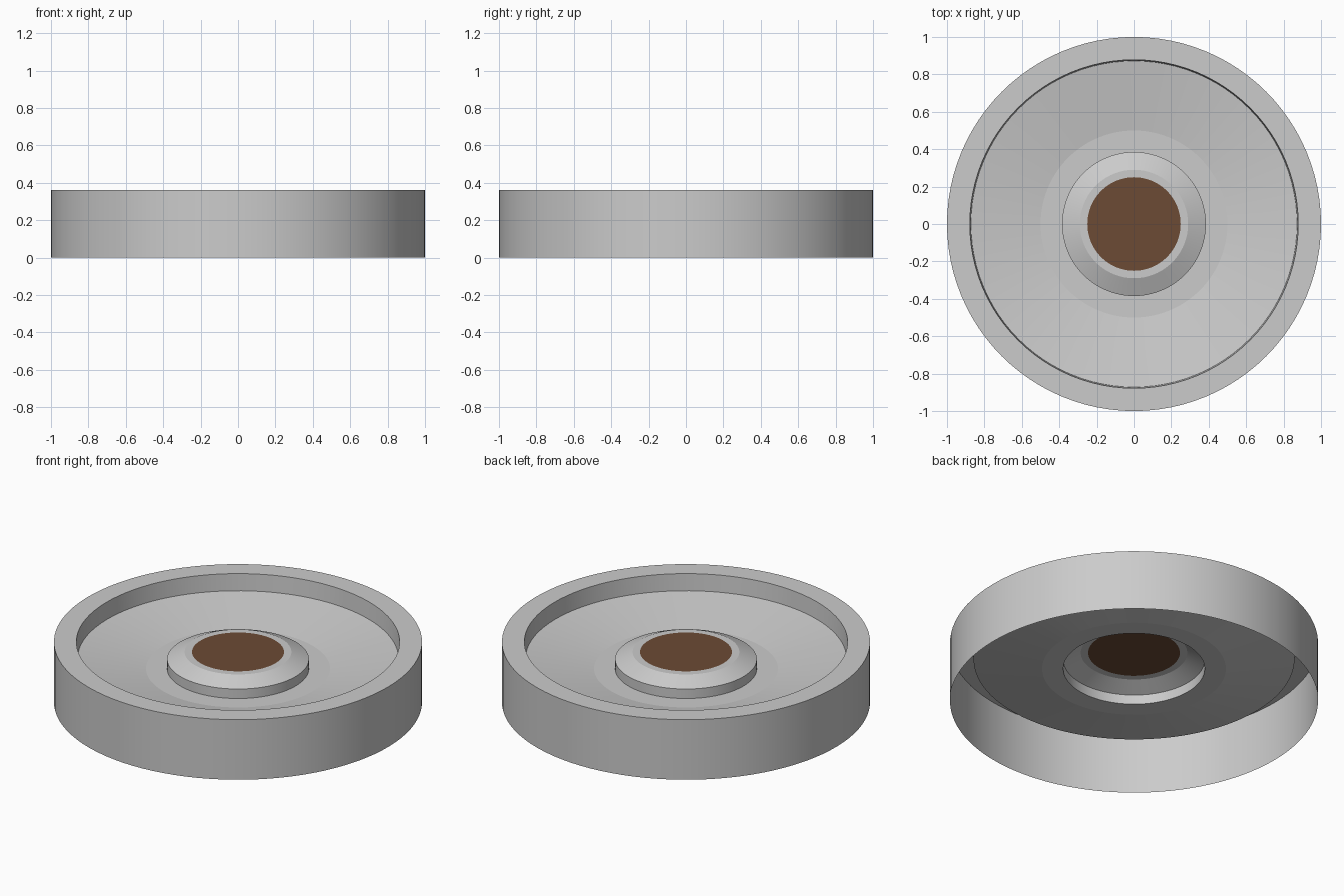
import bpy, bmesh
from math import cos, sin, tau, radians

if "Cube" in bpy.data.objects:
    bpy.data.objects.remove(bpy.data.objects["Cube"])

SEGS = 96


def ring(bm, r, z):
    return [bm.verts.new((r * cos(tau * i / SEGS), r * sin(tau * i / SEGS), z))
            for i in range(SEGS)]


def lathe(name, profile, cap=False):
    """Revolve an (r, z) profile, running from outside to inside, around z."""
    bm = bmesh.new()
    rings = [ring(bm, r, z) for r, z in profile]
    for a, b in zip(rings, rings[1:]):
        for i in range(SEGS):
            j = (i + 1) % SEGS
            bm.faces.new((a[i], a[j], b[j], b[i]))
    if cap:
        bm.faces.new(rings[-1])
    mesh = bpy.data.meshes.new(name)
    bm.to_mesh(mesh)
    bm.free()
    ob = bpy.data.objects.new(name, mesh)
    bpy.context.collection.objects.link(ob)
    bpy.ops.object.select_all(action='DESELECT')
    ob.select_set(True)
    bpy.context.view_layer.objects.active = ob
    bpy.ops.object.shade_smooth_by_angle(angle=radians(6))
    return ob


# hollow shell: outer wall, rim, inner wall, sloped floor, raised hub
lathe("dish_shell", [(1.0, 0.0), (1.0, 0.36), (0.878, 0.36), (0.872, 0.26),
                     (0.50, 0.20), (0.385, 0.20), (0.385, 0.257),
                     (0.29, 0.30), (0.25, 0.30)])

# brown disc closing the hub
disc = lathe("hub_disc", [(0.25, 0.30)], cap=True)
brown = bpy.data.materials.new("brown")
brown.diffuse_color = (0.15, 0.07, 0.035, 1)
brown.use_nodes = True
brown.node_tree.nodes["Principled BSDF"].inputs["Base Color"].default_value = brown.diffuse_color
disc.data.materials.append(brown)
